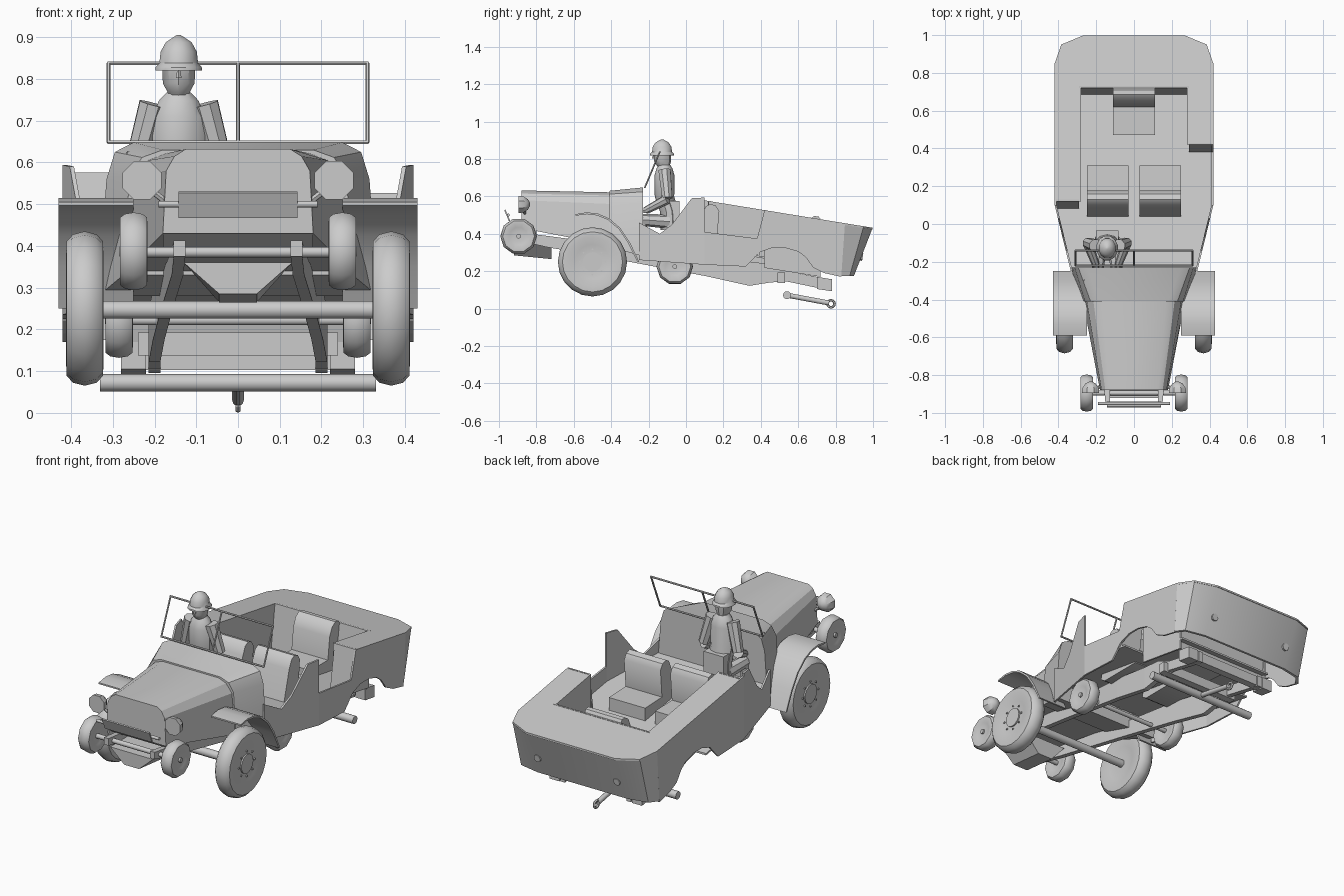
import bpy, bmesh, math
from mathutils import Vector

if "Cube" in bpy.data.objects:
    bpy.data.objects.remove(bpy.data.objects["Cube"])

mat = bpy.data.materials.new("plain_grey")
mat.diffuse_color = (0.6, 0.6, 0.6, 1)
mat.use_nodes = True
mat.node_tree.nodes["Principled BSDF"].inputs["Base Color"].default_value = mat.diffuse_color


def finish(name, bm, smooth=None):
    bmesh.ops.recalc_face_normals(bm, faces=bm.faces)
    me = bpy.data.meshes.new(name)
    bm.to_mesh(me)
    bm.free()
    me.materials.append(mat)
    ob = bpy.data.objects.new(name, me)
    bpy.context.collection.objects.link(ob)
    if smooth:
        bpy.ops.object.select_all(action='DESELECT')
        ob.select_set(True)
        bpy.context.view_layer.objects.active = ob
        bpy.ops.object.shade_smooth_by_angle(angle=math.radians(smooth))
    return ob


def loft(name, rings, closed=True, caps=True, smooth=None):
    bm = bmesh.new()
    vs = [[bm.verts.new(p) for p in r] for r in rings]
    n = len(rings[0])
    for a, b in zip(vs, vs[1:]):
        for i in range(n if closed else n - 1):
            j = (i + 1) % n
            bm.faces.new((a[i], a[j], b[j], b[i]))
    if caps:
        bm.faces.new(vs[0])
        bm.faces.new(vs[-1])
    return finish(name, bm, smooth)


def prism(name, yz, x0, x1, smooth=None):
    """Side profile extruded across x; x0 and x1 may be functions of y."""
    f = lambda v, y: v(y) if callable(v) else v
    return loft(name, [[(f(x, y), y, z) for y, z in yz] for x in (x0, x1)], smooth=smooth)


def box(name, x0, x1, y0, y1, z0, z1):
    return prism(name, [(y0, z0), (y1, z0), (y1, z1), (y0, z1)], x0, x1)


def rod(name, a, b, r, r2=None, n=10):
    a, b = Vector(a), Vector(b)
    q = (b - a).to_track_quat('Z', 'Y')
    circ = [Vector((math.cos(2 * math.pi * i / n), math.sin(2 * math.pi * i / n), 0)) for i in range(n)]
    return loft(name, [[p + q @ (c * k) for c in circ] for p, k in ((a, r), (b, r2 or r))], smooth=40)


def oval(cx, cy, z, rx, ry, n=10):
    return [(cx + rx * math.cos(2 * math.pi * (i + .5) / n),
             cy + ry * math.sin(2 * math.pi * (i + .5) / n), z) for i in range(n)]


def wheel(name, x, y, z, r, w, n):
    s = 1 if x > 0 else -1
    prof = [(.04, .34), (.27, .34), (.5, .38), (.72, .47), (.87, .46), (.96, .3), (1, 0)]
    prof += [(a, -b) for a, b in prof[-2::-1]]
    loft(name, [[(x + s * b * w, y + a * r * math.cos(2 * math.pi * i / n),
                  z + a * r * math.sin(2 * math.pi * i / n)) for i in range(n)] for a, b in prof], smooth=40)
    if r > .15:
        rod(name + "_hub", (x, y, z), (x + s * w * .42, y, z), r * .28, n=16)
        for i in range(8):
            t = math.pi * i / 4
            c = (y + .068 * math.cos(t), z + .068 * math.sin(t))
            rod(name + "_bolt", (x, *c), (x + s * w * .42, *c), .005, n=6)
    else:
        rod(name + "_hub", (x, y, z), (x + s * w * .48, y, z), r * .13)


top = lambda y: .595 - .163 * y
floor = lambda y: .345 - .16 * y
flare = lambda s, d=0: (lambda y: s * (.42 - d + min(0, y - .10) * .243))

# Hood, cowl and radiator front
def section(y, half):
    return [(-x, y, z) for x, z in half[::-1]] + [(x, y, z) for x, z in half]

front = [(.125, .632), (.152, .615), (.172, .58), (.18, .43)]
mid = [(.17, .622), (.215, .605), (.25, .56), (.27, .34)]
mid2 = [(.18, .63), (.23, .612), (.26, .565), (.275, .33)]
rear = [(.25, .648), (.295, .625), (.315, .56), (.335, .28)]
loft("hood", [section(-.88, front), section(-.41, mid)], smooth=30)
loft("cowl", [section(-.41, mid2), section(-.23, rear)], smooth=30)
prism("radiator_base", [(-.88, .435), (-.80, .435), (-.80, .395), (-.83, .395)], -.18, .18)
loft("front_underpan", [[(-.13, y, .36), (.13, y, .36), (.045, y, z), (-.045, y, z)]
                        for y, z in ((-.92, .285), (-.72, .265))])
prism("front_plate", [(-.972, .527), (-.965, .53), (-.94, .47), (-.947, .467)], -.143, .143)
rod("front_bar", (-.19, -.95, .5), (.19, -.95, .5), .008)

# Floor and rear tub
loft("floor", [[(s * flare(1, .005)(y), y, floor(y) - d) for s, d in ((-1, 0), (1, 0), (1, .01), (-1, .01))]
               for y in (-.25, .10, .42)])
prism("rear_floor", [(.42, floor(.42)), (.74, floor(.74)), (.74, floor(.74) - .01), (.42, floor(.42) - .01)], -.29, .29)
arch = [(.83, .17), (.74, .19), (.68, .22), (.64, .275), (.60, .305), (.53, .325), (.46, .325), (.39, .30), (.35, .255), (.32, .225)]
for s, name, start in ((-1, "left", .12), (1, "right", .42)):
    # front side panel with door dip and pointed pillar
    prism(name + "_front_side", [(-.25, .46), (-.14, .40), (-.075, .45), (.03, .59), (.10, .594), (.10, .235), (-.25, .26)],
          flare(s), flare(s, .01))
    # rear side panel with wheel arch
    lip = [(.10, top(.10))] if s < 0 else [(.10, .41), (.38, .375), (.42, top(.42))]
    prism(name + "_rear_side", lip + [(.85, top(.85))] + arch + [(.10, .235)], s * .42, s * .41)
    # rim box: top, inner wall, front end
    prism(name + "_rim", [(start, top(start)), (.72, top(.72)), (.72, top(.72) - .01), (start, top(start) - .01)],
          s * .29, s * .419)
    prism(name + "_inner_wall", [(start, top(start)), (.72, top(.72)), (.72, floor(.72) - .06),
                                 (start, floor(start) - .06)], s * .29, s * .28)
    prism(name + "_rim_end", [(start, top(start)), (start + .01, top(start)), (start - .03, floor(start) - .005),
                              (start - .04, floor(start))], s * .29, s * .412)

# Tail: chamfered corners, lower edge drawn in towards the front
wrap = [(-.42, .85, .02), (-.385, .95, .075), (-.27, .998, .10), (.27, .998, .10), (.385, .95, .075), (.42, .85, .02)]
def wrap_ring(low, k):
    return [(x * k, y - (1 - k) * .5 - (d if low else 0), .175 if low else top(y)) for x, y, d in wrap]
loft("tail_panel", [wrap_ring(0, 1), wrap_ring(1, 1), wrap_ring(1, .975), wrap_ring(0, .975)],
     closed=False, caps=False, smooth=25)
loft("rear_deck", [[(x, y, top(y) - d) for x, y in [(-.42, .72)] + [w[:2] for w in wrap] + [(.42, .72)]] for d in (0, .01)])
prism("rear_inner_wall", [(.72, top(.72)), (.73, top(.72)), (.70, floor(.72) - .06), (.685, floor(.72))], -.29, .29)
for s in (-1, 1):
    rod("tail_light", (s * .24, .915, .28), (s * .24, .945, .275), .02, n=8)

# Seats: the front pair face the back, the single back seat faces them
seat = [(.06, .28), (.03, .30), (.085, .50), (.105, .545), (.13, .56), (.16, .55), (.178, .52),
        (.165, .37), (.31, .365), (.31, .28)]
for s in (-1, 1):
    prism("front_seat", seat, s * .03, s * .25, smooth=40)
back_seat = [(.69, .21), (.725, .44), (.725, .47), (.71, .492), (.685, .495), (.655, .475), (.635, .43), (.62, .31),
             (.47, .31), (.47, .23)]
prism("rear_seat", back_seat, -.11, .11, smooth=40)

# Windscreen frame
lo, hi = (-.22, .648), (-.14, .838)
for x in (-.31, 0, .31):
    rod("windscreen_post", (x, *lo), (x, *hi), .005, n=6)
for p in (lo, hi):
    rod("windscreen_rail", (-.313, *p), (.313, *p), .005, n=6)
rod("mirror_arm", (-.27, -.28, .585), (-.262, -.30, .625), .005, n=6)

# Fenders, headlights, wheels
arc = [(-.59, .505), (-.53, .515), (-.47, .508), (-.41, .482), (-.35, .43), (-.30, .355), (-.25, .25)]
inner = [(-.59, .497), (-.53, .505), (-.474, .498), (-.417, .474), (-.358, .424), (-.309, .35), (-.26, .25)]
for s in (-1, 1):
    prism("front_fender", arc + inner[::-1], s * .25, s * .43, smooth=30)
    rings = [[(s * .23 + r * math.cos(math.pi * (i + .5) / 4), y, .557 + r * math.sin(math.pi * (i + .5) / 4))
              for i in range(8)] for y, r in ((-.895, .05), (-.87, .047), (-.845, .03), (-.835, .01))]
    loft("headlight", rings, smooth=35)
    rod("headlight_arm", (s * .23, -.87, .55), (s * .165, -.86, .50), .008, n=6)
    wheel("big_wheel", s * .367, -.5, .25, .185, .095, 20)
    wheel("front_small_wheel", s * .25, -.895, .387, .098, .07, 10)
    wheel("middle_small_wheel", s * .285, -.06, .225, .098, .07, 10)
for name, y, z, r, x in (("big_axle", -.5, .247, .022, .34), ("front_axle", -.895, .385, .013, .25),
                         ("middle_axle", -.06, .222, .012, .28)):
    rod(name, (-x, y, z), (x, y, z), r)

# Frame rails (x, y, bottom, top) and cross members
path = [(.14, -.94, .375, .413), (.145, -.75, .33, .39), (.17, -.3, .25, .33), (.19, .1, .175, .29),
        (.2, .34, .122, .25), (.2, .45, .14, .24), (.2, .54, .145, .2), (.2, .78, .095, .155)]
for s in (-1, 1):
    loft("frame_rail", [[(s * (x + a * .014), y, z) for a, z in ((-1, lo_z), (1, lo_z), (1, hi_z), (-1, hi_z))]
                        for x, y, lo_z, hi_z in path])
    prism("rail_end_box", [(.70, .17), (.78, .157), (.78, .093), (.70, .105)], s * .22, s * .28)
for y, z in ((.51, .165), (.75, .13)):
    box("rear_cross_member", -.24, .24, y - .02, y + .02, z - .027, z + .027)

# Low rear bar with tow hook
rod("rear_bar", (-.33, .54, .072), (.33, .54, .072), .021, n=12)
rod("tow_rod", (0, .54, .072), (0, .765, .03), .014)
bpy.ops.mesh.primitive_torus_add(major_segments=12, minor_segments=6, major_radius=.019, minor_radius=.007,
                                 location=(0, .775, .026), rotation=(0, math.pi / 2, 0))
bpy.context.object.name = "tow_hook"
bpy.context.object.data.materials.append(mat)

# Seated driver
cx, cy = -.142, -.115
loft("driver_torso", [oval(cx, y, z, rx, ry) for y, z, rx, ry in
                      ((-.085, .42, .068, .05), (-.09, .52, .066, .05), (cy, .60, .066, .052), (cy, .71, .066, .054),
                       (cy, .748, .05, .043), (cy, .768, .03, .032))], smooth=35)
loft("driver_head", [oval(cx, y, z, rx, ry) for y, z, rx, ry in
                     ((cy, .755, .026, .03), (-.122, .768, .028, .036), (-.125, .79, .04, .046),
                      (-.125, .845, .042, .046))], smooth=35)
loft("driver_nose", [oval(cx, -.17, z, r, r * 1.5, 6) for z, r in ((.802, .008), (.828, .003))])
loft("driver_helmet", [oval(cx, -.128, z, r, r * 1.15, 12) for z, r in
                       ((.824, .045), (.82, .058), (.828, .057), (.838, .048), (.865, .045), (.888, .032), (.905, .005))],
     smooth=35)
box("driver_pouch", cx - .06, cx + .06, -.09, -.035, .465, .575)
for s in (-1, 1):
    x = cx + s * .095
    rod("driver_upper_arm", (cx + s * .062, cy, .74), (x + s * .008, -.10, .59), .035, .029, 8)
    rod("driver_forearm", (x + s * .008, -.10, .585), (cx + s * .06, -.215, .525), .028, .02, 8)
    rod("driver_hand", (cx + s * .06, -.21, .527), (cx + s * .055, -.24, .525), .018, .013, 6)
    rod("driver_thigh", (cx + s * .035, -.09, .465), (cx + s * .05, -.235, .475), .038, .032, 8)
    rod("driver_shin", (cx + s * .05, -.235, .49), (cx + s * .05, -.24, .37), .03, .022, 8)
